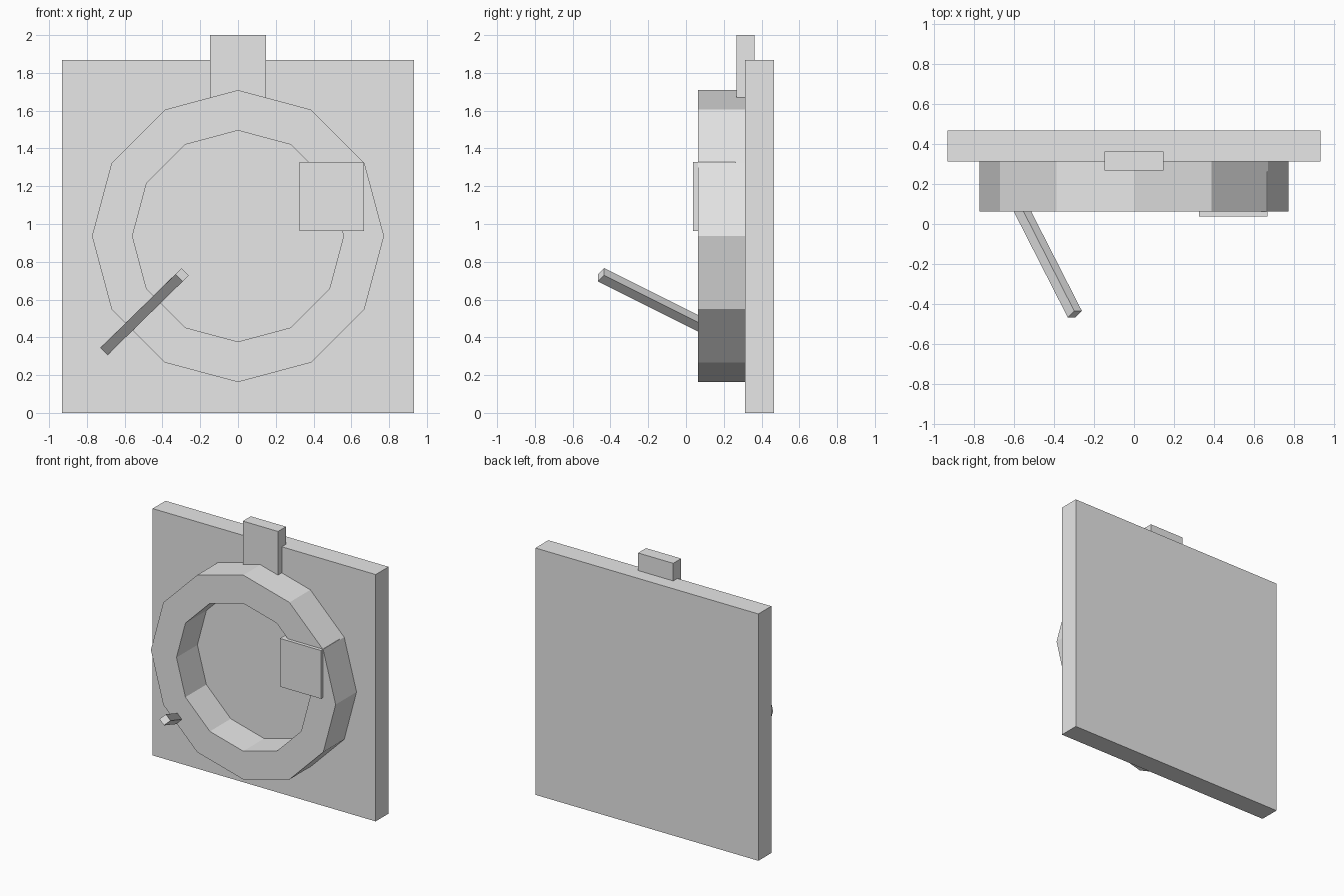
import bpy, math
from mathutils import Vector, Matrix

if "Cube" in bpy.data.objects:
    bpy.data.objects.remove(bpy.data.objects["Cube"])

grey = bpy.data.materials.new("light grey")
grey.diffuse_color = (0.8, 0.8, 0.8, 1)
grey.use_nodes = True
grey.node_tree.nodes["Principled BSDF"].inputs["Base Color"].default_value = grey.diffuse_color


def make(name, verts, faces):
    mesh = bpy.data.meshes.new(name)
    mesh.from_pydata(verts, [], faces)
    mesh.materials.append(grey)
    obj = bpy.data.objects.new(name, mesh)
    bpy.context.collection.objects.link(obj)
    return obj


def box(name, lo, hi, matrix=Matrix()):
    verts = [matrix @ Vector((x, y, z)) for x in (lo[0], hi[0])
             for y in (lo[1], hi[1]) for z in (lo[2], hi[2])]
    faces = [(0, 1, 3, 2), (4, 6, 7, 5), (0, 4, 5, 1),
             (2, 3, 7, 6), (0, 2, 6, 4), (1, 5, 7, 3)]
    return make(name, verts, faces)


def ring(name, outer, inner, y0, y1, cz, sides):
    # four loops: outer front, outer back, inner back, inner front
    loops = [(outer, y0), (outer, y1), (inner, y1), (inner, y0)]
    verts = []
    for r, y in loops:
        for i in range(sides):
            a = 2 * math.pi * i / sides
            verts.append((r * math.sin(a), y, cz + r * math.cos(a)))
    faces = []
    for k in range(4):
        n = (k + 1) % 4
        for i in range(sides):
            j = (i + 1) % sides
            faces.append((k * sides + i, n * sides + i, n * sides + j, k * sides + j))
    return make(name, verts, faces)


# Square back plate, top tab and twelve-sided ring
box("back_plate", (-0.933, 0.313, 0), (0.933, 0.467, 1.867))
box("top_tab", (-0.147, 0.268, 1.67), (0.147, 0.363, 2.0))
ring("front_ring", 0.773, 0.559, 0.063, 0.315, 0.936, 12)

# Block set into the ring
box("side_block", (0.325, 0.037, 0.962), (0.668, 0.262, 1.327))

# Slanted square bar running from the plate out to the front
tip = Vector((-0.296, -0.45, 0.731))
root = Vector((-0.704, 0.35, 0.331))
d = (tip - root).normalized()
u = Vector((1, 0, -1))
u = (u - d * u.dot(d)).normalized()
v = d.cross(u)
frame = Matrix((u, v, d)).transposed().to_4x4()
frame.translation = root
box("slanted_bar", (-0.027, -0.028, 0), (0.027, 0.028, (tip - root).length), frame)
